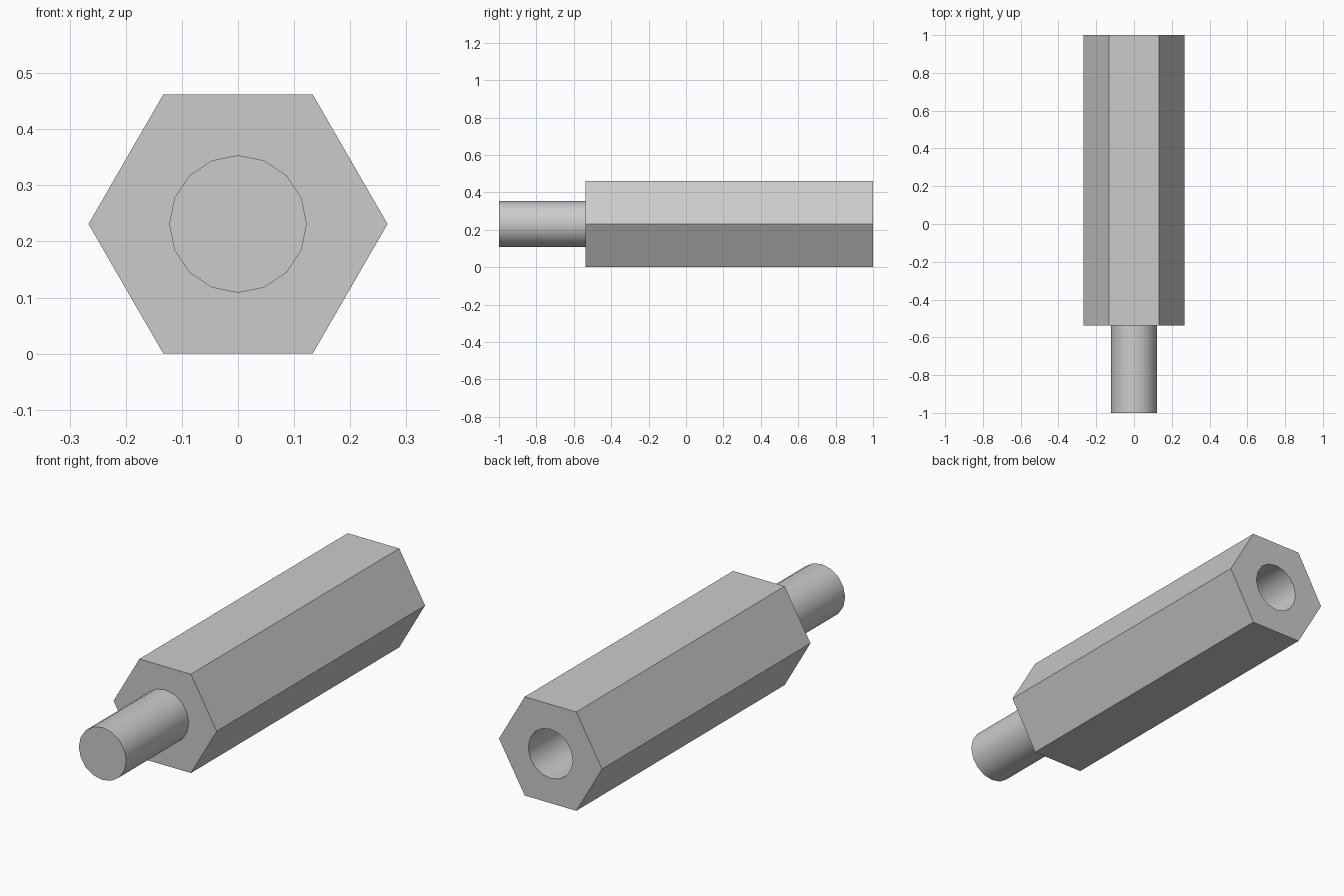
import bpy
import bmesh
from math import cos, sin, pi, radians

cube = bpy.data.objects.get("Cube")
if cube:
    bpy.data.objects.remove(cube, do_unlink=True)

# Main dimensions
CENTRE_Z = 0.231
HEX_R, STUD_R, HOLE_R = 0.2665, 0.1225, 0.115
FRONT, SHOULDER, BACK = -1.0, -0.538, 1.0
HOLE_END = 0.1
SIDES = 16

steel = bpy.data.materials.new("grey steel")
steel.use_nodes = True
colour = (0.6, 0.6, 0.6, 1)
steel.diffuse_color = colour
steel.node_tree.nodes["Principled BSDF"].inputs["Base Color"].default_value = colour

bm = bmesh.new()


def ring(radius, y, sides=SIDES):
    return [bm.verts.new((radius * cos(2 * pi * i / sides), y,
                          CENTRE_Z + radius * sin(2 * pi * i / sides)))
            for i in range(sides)]


def walls(a, b):
    for i in range(len(a)):
        j = (i + 1) % len(a)
        bm.faces.new((a[i], a[j], b[j], b[i]))


def pierced_face(outer, inner, direction):
    edges = [bm.edges.new((loop[i - 1], loop[i]))
             for loop in (outer, inner) for i in range(len(loop))]
    bmesh.ops.triangle_fill(bm, edges=edges, use_beauty=True,
                            normal=(0, direction, 0))


# Hexagonal body with pierced end faces
hex_front = ring(HEX_R, SHOULDER, 6)
hex_back = ring(HEX_R, BACK, 6)
stud_base = ring(STUD_R, SHOULDER)
hole_mouth = ring(HOLE_R, BACK)
pierced_face(hex_front, stud_base, -1)
pierced_face(hex_back, hole_mouth, 1)
walls(hex_front, hex_back)

# Front stud
stud_tip = ring(STUD_R, FRONT)
walls(stud_base, stud_tip)
bm.faces.new(stud_tip)

# Blind hole in the back
hole_floor = ring(HOLE_R, HOLE_END)
walls(hole_mouth, hole_floor)
bm.faces.new(hole_floor)

bmesh.ops.recalc_face_normals(bm, faces=bm.faces)
mesh = bpy.data.meshes.new("hex_standoff")
bm.to_mesh(mesh)
bm.free()
mesh.materials.append(steel)
standoff = bpy.data.objects.new("hex_standoff", mesh)
bpy.context.collection.objects.link(standoff)

# Round walls smooth, hexagon edges sharp
bpy.ops.object.select_all(action="DESELECT")
standoff.select_set(True)
bpy.context.view_layer.objects.active = standoff
bpy.ops.object.shade_smooth_by_angle(angle=radians(30))
